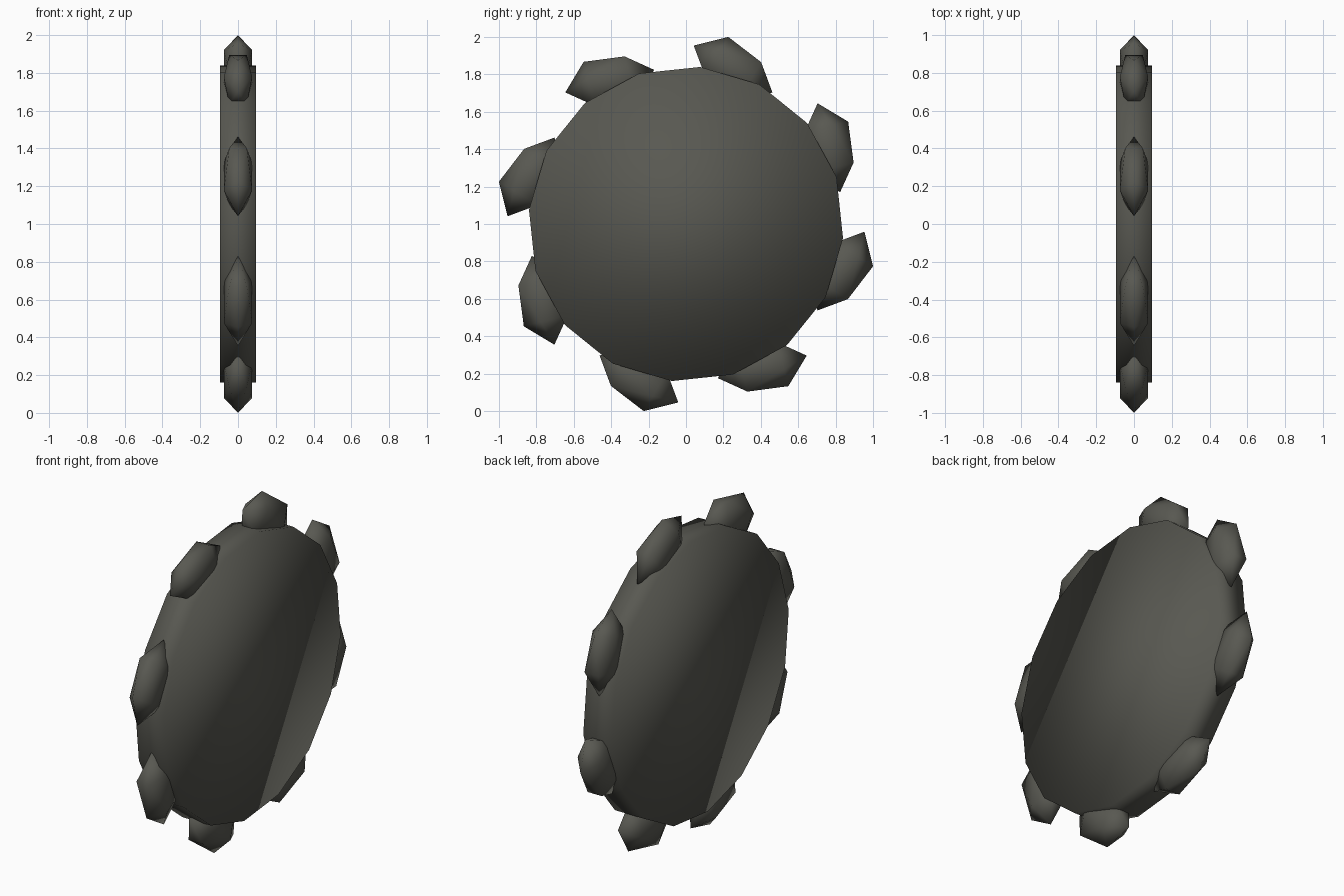
import bpy, bmesh, math
from mathutils import Matrix, Vector

if "Cube" in bpy.data.objects:
    bpy.data.objects.remove(bpy.data.objects["Cube"])

mat = bpy.data.materials.new("dark warm grey")
mat.diffuse_color = (0.098, 0.098, 0.083, 1)
mat.use_nodes = True
mat.node_tree.nodes["Principled BSDF"].inputs["Base Color"].default_value = mat.diffuse_color


def finish(name, bm):
    bmesh.ops.recalc_face_normals(bm, faces=bm.faces)
    for f in bm.faces:
        f.smooth = True
    me = bpy.data.meshes.new(name)
    bm.to_mesh(me)
    bm.free()
    me.materials.append(mat)
    ob = bpy.data.objects.new(name, me)
    bpy.context.collection.objects.link(ob)
    return ob


def radial(deg):
    a = math.radians(deg)
    return Vector((0, math.cos(a), math.sin(a)))


HUB = Vector((0, 0, 1))

# wheel disc: 16-sided, axle along x, fully smooth shaded
bm = bmesh.new()
ring = [[bm.verts.new(HUB + radial(-5.2 + 22.5 * i) * 0.843 + Vector((x, 0, 0)))
         for i in range(16)] for x in (-0.094, 0.094)]
for side in ring:
    bm.faces.new(side)
for i in range(16):
    j = (i + 1) % 16
    bm.faces.new((ring[0][i], ring[0][j], ring[1][j], ring[1][i]))
finish("wheel_disc", bm)

# tread knobs: stretched low-poly balls, tilted, sunk into the rim
for k in range(8):
    turn = 45 * k
    u = radial(59.2 + turn) * 0.15
    w = radial(149.2 + turn) * 0.245
    c = HUB + radial(73.1 + turn) * 0.866
    m = Matrix(((u.x, 0.088, w.x, c.x),
                (u.y, 0, w.y, c.y),
                (u.z, 0, w.z, c.z),
                (0, 0, 0, 1)))
    bm = bmesh.new()
    bmesh.ops.create_icosphere(bm, subdivisions=1, radius=1, matrix=m)
    finish("tread_knob_%d" % (k + 1), bm)
